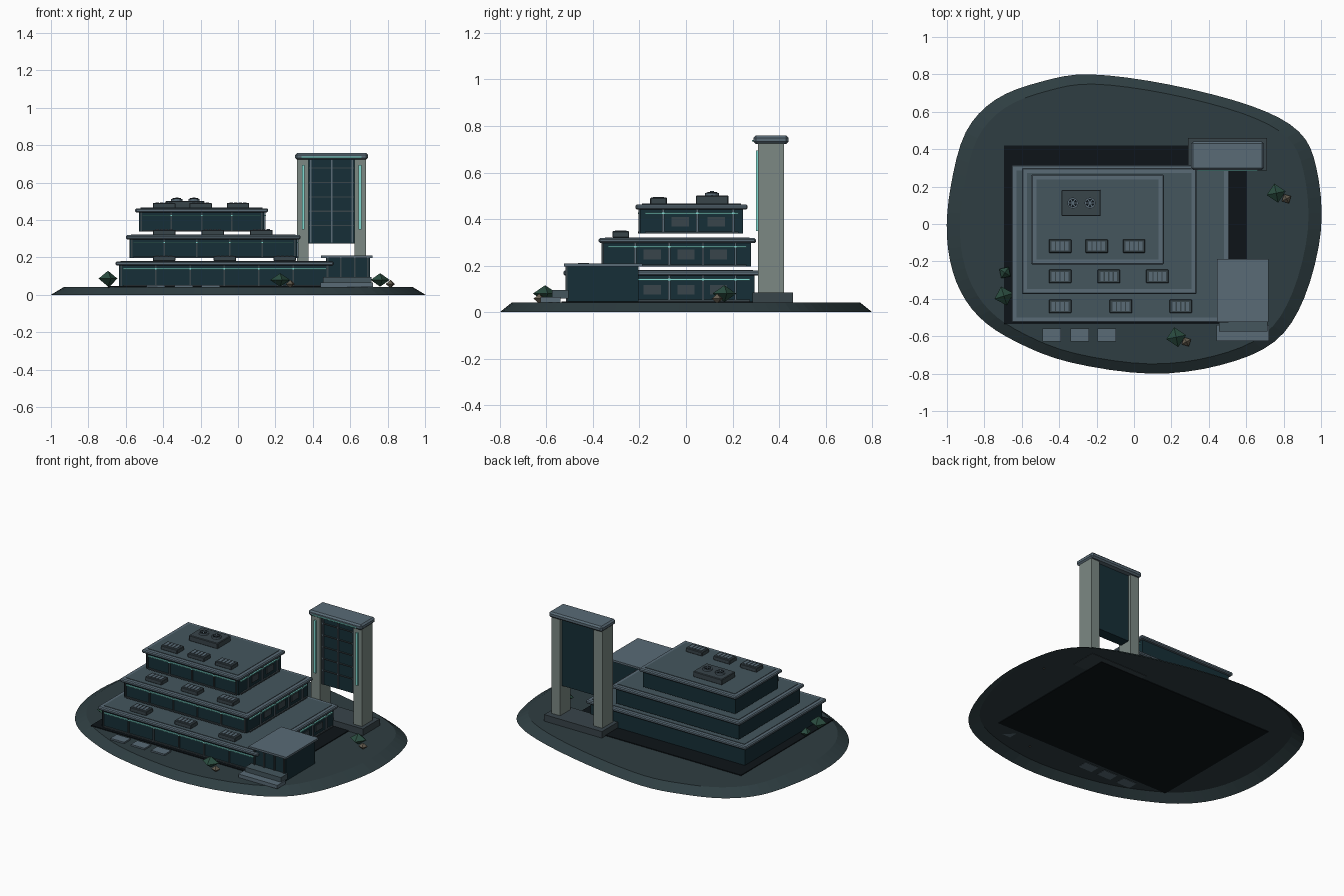
import bpy, bmesh, math
from mathutils import Vector

if "Cube" in bpy.data.objects:
    bpy.data.objects.remove(bpy.data.objects["Cube"])


def mat(name, *rgb):
    m = bpy.data.materials.new(name)
    m.diffuse_color = (*rgb, 1)
    m.use_nodes = True
    m.node_tree.nodes["Principled BSDF"].inputs["Base Color"].default_value = m.diffuse_color
    return m


GROUND = mat("ground", .028, .048, .054)
DARK = mat("dark_slab", .004, .007, .009)
WALL = mat("wall_glass", .008, .028, .038)
ROOF = mat("roof", .058, .092, .110)
TRIM = mat("trim", .10, .145, .18)
UNIT = mat("roof_unit", .04, .058, .068)
CONC = mat("concrete", .20, .25, .23)
GLOW = mat("glow", .22, .72, .65)
WINDOW = mat("side_window", .04, .06, .07)
LEAF = mat("leaf", .024, .075, .052)
ROCK = mat("rock", .13, .11, .08)


def finish(name, bm, m):
    me = bpy.data.meshes.new(name)
    bmesh.ops.recalc_face_normals(bm, faces=bm.faces)
    bm.to_mesh(me)
    bm.free()
    me.materials.append(m)
    ob = bpy.data.objects.new(name, me)
    bpy.context.collection.objects.link(ob)
    return ob


def box(name, x, y, z, m, bevel=0):
    """Box from (min, max) extents on each axis."""
    bm = bmesh.new()
    bmesh.ops.create_cube(bm, size=1)
    for v in bm.verts:
        v.co = [a[0] if c < 0 else a[1] for c, a in zip(v.co, (x, y, z))]
    if bevel:
        bmesh.ops.bevel(bm, geom=bm.edges[:], offset=bevel, segments=1, affect='EDGES')
    return finish(name, bm, m)


def cyl(name, x, y, z0, z1, r, m, n=12):
    bm = bmesh.new()
    bmesh.ops.create_cone(bm, cap_ends=True, segments=n, radius1=r, radius2=r, depth=z1 - z0)
    bmesh.ops.translate(bm, verts=bm.verts, vec=(x, y, (z0 + z1) / 2))
    return finish(name, bm, m)


def gem(name, x, y, z, r, h, m, rot=0.3):
    """Low-poly faceted double pyramid."""
    bm = bmesh.new()
    bmesh.ops.create_uvsphere(bm, u_segments=4, v_segments=2, radius=1)
    for v in bm.verts:
        c, s = math.cos(rot), math.sin(rot)
        v.co = (x + r * (c * v.co.x - s * v.co.y), y + r * (s * v.co.x + c * v.co.y), z + h * v.co.z)
    return finish(name, bm, m)


# Island: smooth closed outline, sloped rim, open underneath
pts = [(-.235, .8), (-.5, .76), (-.74, .665), (-.9, .49), (-.98, .2), (-1, -.07), (-.95, -.31),
       (-.83, -.495), (-.63, -.63), (-.34, -.74), (.09, -.8), (.46, -.755), (.75, -.63),
       (.91, -.395), (1, -.03), (.975, .3), (.88, .495), (.63, .63), (.19, .745)]
P = [Vector((*p, 0)) for p in pts]
outline = []
for i in range(len(P)):
    a, b, c, d = (P[(i + k - 1) % len(P)] for k in range(4))
    for s in range(4):
        t = s / 4
        outline.append(.5 * (2 * b + (c - a) * t + (2 * a - 5 * b + 4 * c - d) * t * t
                             + (3 * b - a - 3 * c + d) * t ** 3))
bm = bmesh.new()
low = [bm.verts.new((p.x, p.y, 0)) for p in outline]
top = [bm.verts.new((p.x * .93, p.y * .935, .042)) for p in outline]
bm.faces.new(top)
for i in range(len(low)):
    j = (i + 1) % len(low)
    bm.faces.new((low[i], low[j], top[j], top[i]))
finish("island", bm, GROUND)
box("foundation_slab", (-.695, .605), (-.535, .42), (.038, .047), DARK)


# Rooftop vent with slatted top
def vent(x, y, z):
    box("vent_body", (x - .06, x + .06), (y - .036, y + .036), (z, z + .027), UNIT, .003)
    for i in range(4):
        sx = x - .036 + i * .024
        box("vent_slat", (sx - .009, sx + .009), (y - .024, y + .024), (z + .026, z + .03), TRIM)


# Stepped storeys: wall extents, heights, front bays, side window positions, vents
tiers = [
    ((-.635, .49), (-.507, .295), .046, .157, 6, (-.145, 0, .14), (-.395, -.07, .25), -.44),
    ((-.58, .315), (-.355, .28), .197, .297, 5, (-.145, 0, .14), (-.395, -.135, .125), -.28),
    ((-.53, .14), (-.197, .245), .338, .441, 4, (-.025, .13), (-.395, -.2, 0), -.118)]
for (x0, x1), (y0, y1), z0, z1, bays, wins, vents, vy in tiers:
    box("storey_wall", (x0, x1), (y0, y1), (z0, z1), WALL)
    box("roof_slab", (x0 - .02, x1 + .02), (y0 - .02, y1 + .02), (z1, z1 + .022), TRIM, .006)
    box("roof_panel", (x0 + .008, x1 - .008), (y0 + .008, y1 - .008), (z1 + .02, z1 + .025), ROOF)
    # light strips and sills along front and right side
    for nm, a, b, m in (("glow_strip", z1 - .02, z1 - .013, GLOW), ("sill", z0, z0 + .008, UNIT)):
        box(nm + "_front", (x0 + .02, x1 - .02), (y0 - .009, y0), (a, b), m)
        box(nm + "_side", (x1, x1 + .009), (y0 + .02, y1 - .02), (a, b), m)
    for i in range(bays + 1):
        mx = x0 + .012 + (x1 - x0 - .024) * i / bays
        box("front_mullion", (mx - .004, mx + .004), (y0 - .008, y0), (z0, z1), UNIT)
    for wy in wins:
        box("side_window", (x1, x1 + .005), (wy - .037, wy + .037), (z0 + .03, z0 + .072), WINDOW)
    for my in [wins[0] - .073] + [wy + .073 for wy in wins]:
        box("side_mullion", (x1, x1 + .008), (my - .005, my + .005), (z0, z1), TRIM)
    for vx in vents:
        vent(vx, vy, z1 + .024)

# Twin-fan unit on the top roof
box("fan_unit", (-.388, -.178), (.042, .182), (.464, .502), UNIT, .004)
for fx in (-.327, -.235):
    cyl("fan_ring", fx, .112, .50, .512, .03, TRIM)
    cyl("fan_well", fx, .112, .511, .514, .023, DARK)
    cyl("fan_hub", fx, .112, .513, .52, .008, TRIM, 8)
    for k in range(3):
        blade = box("fan_blade", (-.022, .022), (-.003, .003), (.513, .517), TRIM)
        blade.location = (fx, .112, 0)
        blade.rotation_euler.z = k * math.pi / 3

# Tower: base, twin pillars, hanging glazed panel, cap
box("tower_base", (.29, .71), (.285, .46), (.04, .085), UNIT)
for s in (-1, 1):
    a, b = sorted((.5 + s * .122, .5 + s * .185))
    box("tower_pillar", (a, b), (.31, .42), (.08, .73), CONC)
    c = .5 + s * .152
    box("tower_glow", (c - .007, c + .007), (.3, .311), (.35, .695), GLOW)
box("tower_panel", (.378, .622), (.33, .4), (.275, .73), WALL)
for mx in (.39, .5, .61):
    box("panel_mullion", (mx - .004, mx + .004), (.322, .331), (.28, .725), TRIM)
for i in range(5):
    mz = .37 + i * .077
    box("panel_rail", (.38, .62), (.323, .331), (mz - .003, mz + .003), UNIT)
box("tower_cap", (.306, .694), (.29, .44), (.723, .759), TRIM, .01)
box("cap_glow", (.34, .66), (.284, .292), (.733, .74), GLOW)

# Entrance block with steps
box("entrance_wall", (.47, .705), (-.51, -.205), (.045, .197), WALL)
box("entrance_roof", (.445, .718), (-.525, -.187), (.197, .21), TRIM)
for mx in (.48, .55, .625, .695):
    box("door_frame", (mx - .004, mx + .004), (-.518, -.509), (.09, .197), UNIT)
box("upper_step", (.455, .715), (-.575, -.505), (.06, .095), ROOF)
box("lower_step", (.44, .723), (-.625, -.54), (.042, .065), TRIM)

# Pavers in front
for px in (-.44, -.29, -.145):
    box("paver", (px - .05, px + .05), (-.627, -.56), (.04, .052), TRIM)

# Shrubs and rocks
gem("shrub", -.695, -.385, .087, .053, .042, LEAF)
gem("shrub", -.69, -.26, .07, .036, .03, LEAF, 1)
gem("shrub", .225, -.605, .08, .054, .036, LEAF, .2)
gem("shrub", .76, .165, .08, .052, .036, LEAF, .2)
for rx, ry in ((.28, -.63), (.815, .135)):
    gem("rock", rx, ry, .058, .028, .022, ROCK, .5)
